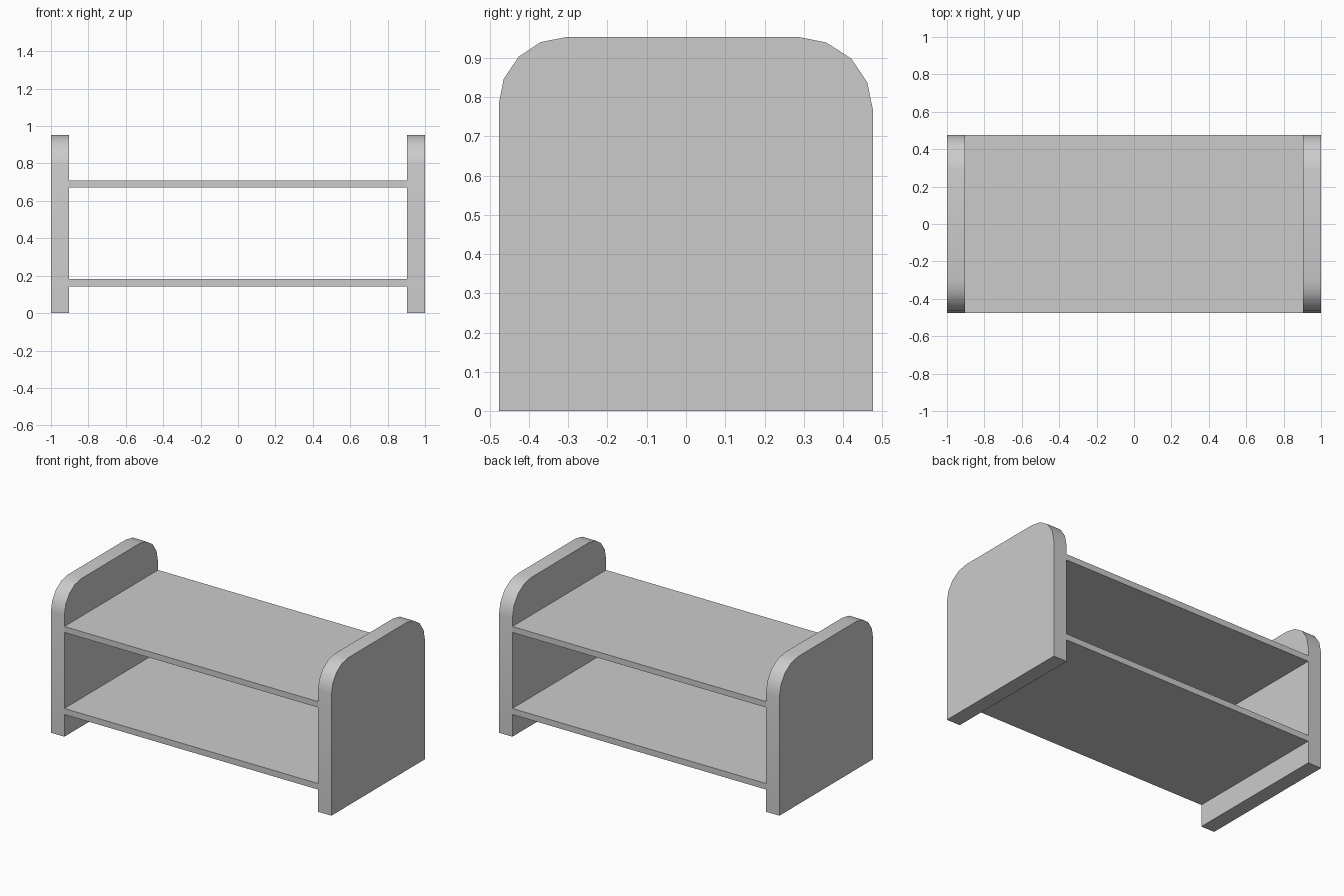
import bpy
import bmesh

if "Cube" in bpy.data.objects:
    bpy.data.objects.remove(bpy.data.objects["Cube"])

HALF_DEPTH = 0.477
INNER_X = 0.904

# End panel outline (y, z) with faceted rounded top corners
PROFILE = [
    (-HALF_DEPTH, 0), (HALF_DEPTH, 0),
    (HALF_DEPTH, 0.763), (0.462, 0.837), (0.421, 0.898), (0.357, 0.939), (0.286, 0.953),
    (-0.303, 0.953), (-0.370, 0.940), (-0.426, 0.903), (-0.464, 0.847), (-HALF_DEPTH, 0.783),
]


def extrude_x(name, outline, x0, x1):
    """Solid made by sweeping a (y, z) outline from x0 to x1."""
    bm = bmesh.new()
    face = bm.faces.new([bm.verts.new((x0, y, z)) for y, z in outline])
    ext = bmesh.ops.extrude_face_region(bm, geom=[face])
    moved = [g for g in ext["geom"] if isinstance(g, bmesh.types.BMVert)]
    bmesh.ops.translate(bm, verts=moved, vec=(x1 - x0, 0, 0))
    bmesh.ops.recalc_face_normals(bm, faces=bm.faces)
    mesh = bpy.data.meshes.new(name)
    bm.to_mesh(mesh)
    bm.free()
    obj = bpy.data.objects.new(name, mesh)
    bpy.context.collection.objects.link(obj)
    return obj


def smooth(obj):
    bpy.ops.object.select_all(action='DESELECT')
    obj.select_set(True)
    bpy.context.view_layer.objects.active = obj
    bpy.ops.object.shade_smooth_by_angle()


# End panels
smooth(extrude_x("left_end_panel", PROFILE, -1, -INNER_X))
smooth(extrude_x("right_end_panel", PROFILE, INNER_X, 1))

# Shelves spanning between the panels
for name, z0, z1 in (("lower_shelf", 0.143, 0.182), ("upper_shelf", 0.672, 0.710)):
    outline = [(-HALF_DEPTH, z0), (HALF_DEPTH, z0), (HALF_DEPTH, z1), (-HALF_DEPTH, z1)]
    extrude_x(name, outline, -INNER_X, INNER_X)
